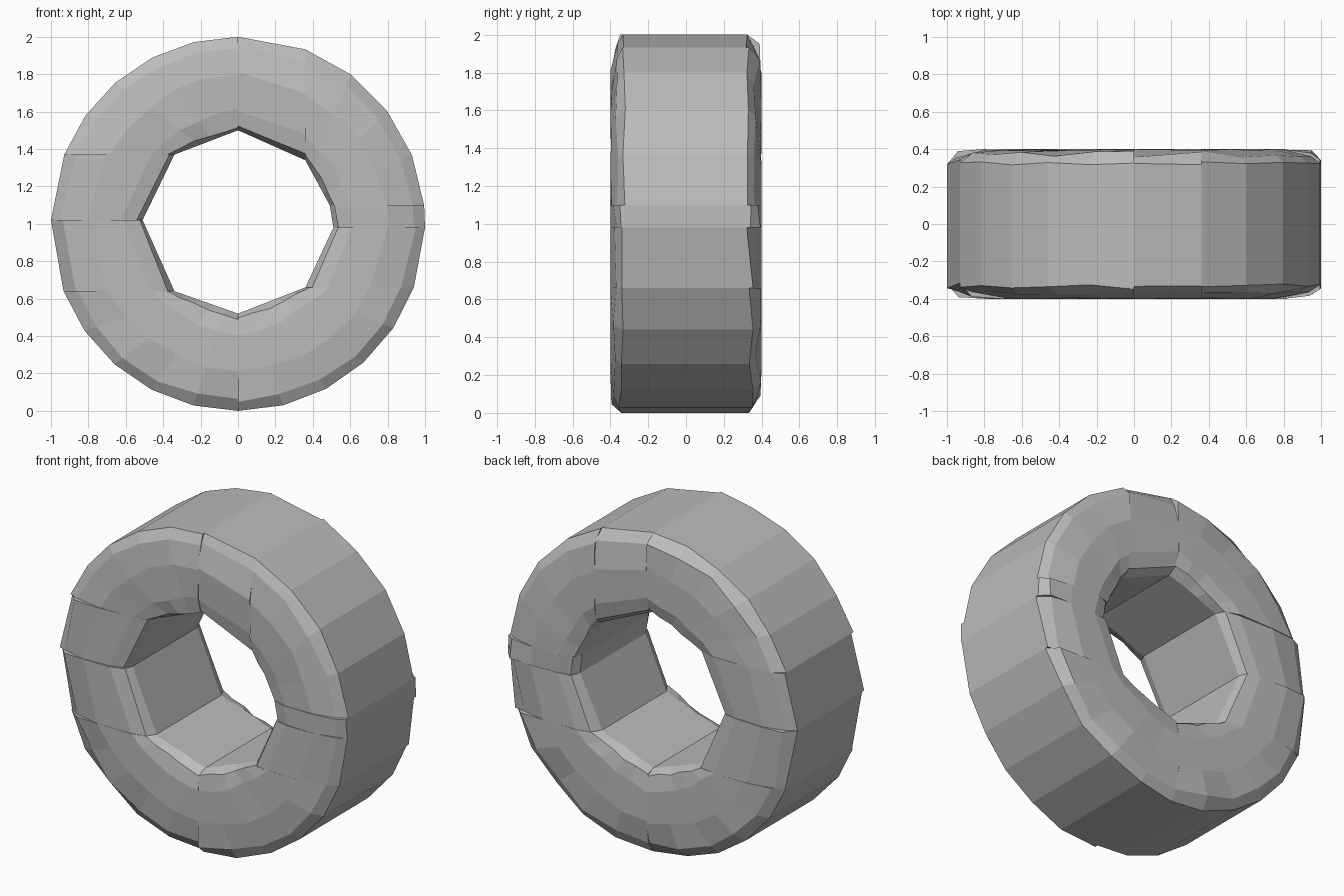
import bpy, bmesh, random
from math import cos, sin, radians

random.seed(4)
if "Cube" in bpy.data.objects:
    bpy.data.objects.remove(bpy.data.objects["Cube"], do_unlink=True)

stone = bpy.data.materials.new("grey stone")
stone.use_nodes = True
colour = (0.5, 0.5, 0.5, 1)
stone.diffuse_color = colour
stone.node_tree.nodes["Principled BSDF"].inputs["Base Color"].default_value = colour

# Seams between blocks, clockwise from the top: hole corner x, z and rim angle
seams = [(0, 1.5, 90), (.36, 1.34, 68.9), (.49, 1.1, 5.7), (.51, .98, -1.1),
         (.36, .66, -19.9), (0, .52, -90), (-.34, .64, -158.9),
         (-.51, 1.02, -181.1), (-.34, 1.37, -201.7), (0, 1.5, -270)]
names = ["top_block", "upper_left_block", "left_wedge", "left_block",
         "lower_left_block", "lower_right_block", "right_block",
         "right_upper_block", "upper_right_block"]

# Half cross-section: fraction from hole to rim, half depth
half = [(0, .32), (.05, .375), (.22, .395), (.6, .4), (.89, .375), (1, .335)]


def worn(amount):
    return random.uniform(-amount, amount)


def build_block(name, start, end):
    bm = bmesh.new()
    steps = max(1, round((start[2] - end[2]) / 15))
    depth = worn(.006)
    rings = []
    for i in range(steps + 1):
        t = i / steps
        angle = radians(start[2] + (end[2] - start[2]) * t)
        ix = start[0] + (end[0] - start[0]) * t
        iz = start[1] + (end[1] - start[1]) * t
        ox, oz = cos(angle), 1 + sin(angle)
        ring = []
        for side in (-1, 1):
            for f, y in (half if side < 0 else reversed(half)):
                # Chip the chamfers and leave the hole and rim clean
                wear = worn(.02) if 0 < f < 1 else 0
                f += wear
                y = min(.4, y + depth + worn(.018 if f > .8 else .006))
                ring.append(bm.verts.new((ix + (ox - ix) * f, side * y,
                                          iz + (oz - iz) * f)))
        rings.append(ring)
    # Skin between neighbouring sections, then cap both ends
    for a, b in zip(rings, rings[1:]):
        for j in range(len(a)):
            k = (j + 1) % len(a)
            bm.faces.new((a[j], a[k], b[k], b[j]))
    bm.faces.new(rings[0])
    bm.faces.new(rings[-1][::-1])
    bmesh.ops.recalc_face_normals(bm, faces=bm.faces)
    mesh = bpy.data.meshes.new(name)
    bm.to_mesh(mesh)
    bm.free()
    mesh.materials.append(stone)
    bpy.context.collection.objects.link(bpy.data.objects.new(name, mesh))


for name, start, end in zip(names, seams, seams[1:]):
    build_block(name, start, end)
